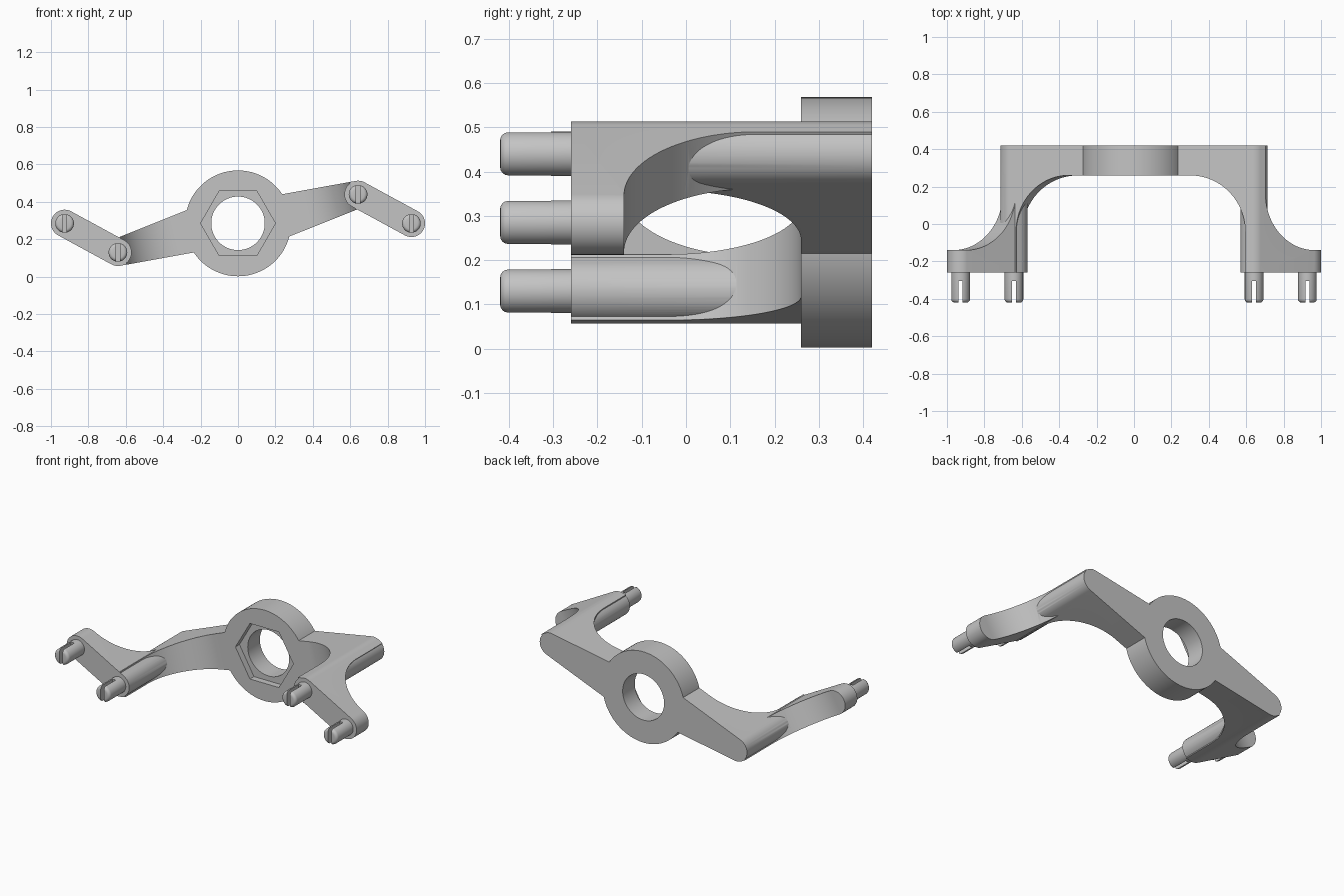
import bpy, bmesh, math
from mathutils import Vector

if "Cube" in bpy.data.objects:
    bpy.data.objects.remove(bpy.data.objects["Cube"], do_unlink=True)

HUB_Z = 0.285
FRONT, BACK = -0.26, 0.42       # depth range of the bracket
HUB_FRONT = 0.26
BOSS_R = 0.073
INNER = Vector((0.642, 0.155))  # boss centres in (x, z) from the hub centre
OUTER = Vector((0.927, 0.0))

metal = bpy.data.materials.new("light_grey")
metal.use_nodes = True
GREY = (0.55, 0.55, 0.55, 1)
metal.diffuse_color = GREY
metal.node_tree.nodes["Principled BSDF"].inputs["Base Color"].default_value = GREY


def arc(cx, cy, r, a0, a1, n=32):
    angles = [math.radians(a0 + (a1 - a0) * i / n) for i in range(n + 1)]
    return [(cx + r * math.cos(a), cy + r * math.sin(a)) for a in angles]


def circle(c, r, n=64):
    return arc(c[0], c[1], r, 0, 360 - 360 / n, n - 1)


def prism(name, points, lo, hi, place):
    """Closed prism; place(p, q, depth) gives (x, y, z) about the hub."""
    bm = bmesh.new()
    rings = [[bm.verts.new(Vector(place(p, q, d)) + Vector((0, 0, HUB_Z)))
              for p, q in points] for d in (lo, hi)]
    n = len(points)
    for ring in rings:
        bm.faces.new(ring)
    for i in range(n):
        j = (i + 1) % n
        bm.faces.new((rings[0][i], rings[0][j], rings[1][j], rings[1][i]))
    bmesh.ops.recalc_face_normals(bm, faces=bm.faces)
    mesh = bpy.data.meshes.new(name)
    bm.to_mesh(mesh)
    bm.free()
    mesh.materials.append(metal)
    obj = bpy.data.objects.new(name, mesh)
    bpy.context.collection.objects.link(obj)
    return obj


def activate(obj):
    bpy.ops.object.select_all(action='DESELECT')
    obj.select_set(True)
    bpy.context.view_layer.objects.active = obj


def combine(target, other, operation):
    mod = target.modifiers.new("bool", 'BOOLEAN')
    mod.operation, mod.object, mod.solver = operation, other, 'EXACT'
    activate(target)
    bpy.ops.object.modifier_apply(modifier=mod.name)
    bpy.data.objects.remove(other, do_unlink=True)


def finish(obj):
    activate(obj)
    bpy.ops.object.shade_smooth_by_angle(angle=math.radians(30))


def upright(s):
    """Outline in x, z extruded through y; s = -1 turns it half way round."""
    return lambda p, q, d: (s * p, d, s * q)


def across(s, origin, direction):
    """Outline along a direction and y, extruded square to that direction."""
    side = Vector((-direction.y, direction.x))

    def place(p, q, d):
        v = origin + direction * p + side * d
        return (s * v.x, q, s * v.y)
    return place


# Hub ring blank
body = prism("bracket_body", circle((0, 0), 0.283, 96), HUB_FRONT, BACK, upright(1))

arm_dir = INNER.normalized()
link_dir = (OUTER - INNER).normalized()
link_angle = math.degrees(math.atan2(link_dir.y, link_dir.x))

for s in (1, -1):
    # Tapered web from hub to inner boss, hollowed by a curved inner face
    web_outline = [(0.05, -0.16)] + arc(*INNER, BOSS_R, -68, 100) + [(0.05, 0.122)]
    web = prism("web", web_outline, FRONT, BACK, upright(s))
    hollow = ([(-0.3, HUB_FRONT)] + arc(0.33, -0.04, 0.3, 90, 0)
              + [(0.63, -0.4), (-0.3, -0.4)])
    combine(web, prism("hollow", hollow, -0.5, 0.5, across(s, Vector((0, 0)), arm_dir)),
            'DIFFERENCE')

    # Link between the two bosses, scooped at the rear
    link_outline = (arc(*OUTER, BOSS_R, link_angle - 90, link_angle + 90)
                    + arc(*INNER, BOSS_R, link_angle + 90, link_angle + 270))
    link = prism("link", link_outline, FRONT, BACK, upright(s))
    scoop = ([(0.6, 0.6), (0.03, 0.6)] + arc(0.33, 0.16, 0.3, 180, 270)
             + [(0.6, -0.14)])
    combine(link, prism("scoop", scoop, -0.4, 0.4, across(s, INNER, link_dir)),
            'DIFFERENCE')
    combine(web, link, 'UNION')
    combine(body, web, 'UNION')

# Through hole and hexagonal recess in the hub front
combine(body, prism("hole", circle((0, 0), 0.143), 0, 0.6, upright(1)), 'DIFFERENCE')
combine(body, prism("hex", circle((0, 0), 0.2, 6), 0, HUB_FRONT + 0.04, upright(1)),
        'DIFFERENCE')
finish(body)

# Slotted pins with rounded tips
for s, side in ((1, "left"), (-1, "right")):
    for centre, label in ((INNER, "inner"), (OUTER, "outer")):
        pin = prism(f"{side}_{label}_pin", circle(centre, 0.05, 40), -0.42, FRONT + 0.01,
                    upright(s))
        bm = bmesh.new()
        bm.from_mesh(pin.data)
        rim = [e for e in bm.edges if all(v.co.y < -0.41 for v in e.verts)]
        bmesh.ops.bevel(bm, geom=rim, offset=0.018, segments=4, profile=0.5,
                        affect='EDGES')
        bm.to_mesh(pin.data)
        bm.free()
        x, z = centre
        slot = [(x - 0.011, z - 0.1), (x + 0.011, z - 0.1),
                (x + 0.011, z + 0.1), (x - 0.011, z + 0.1)]
        combine(pin, prism("slot", slot, -0.5, -0.305, upright(s)), 'DIFFERENCE')
        finish(pin)
